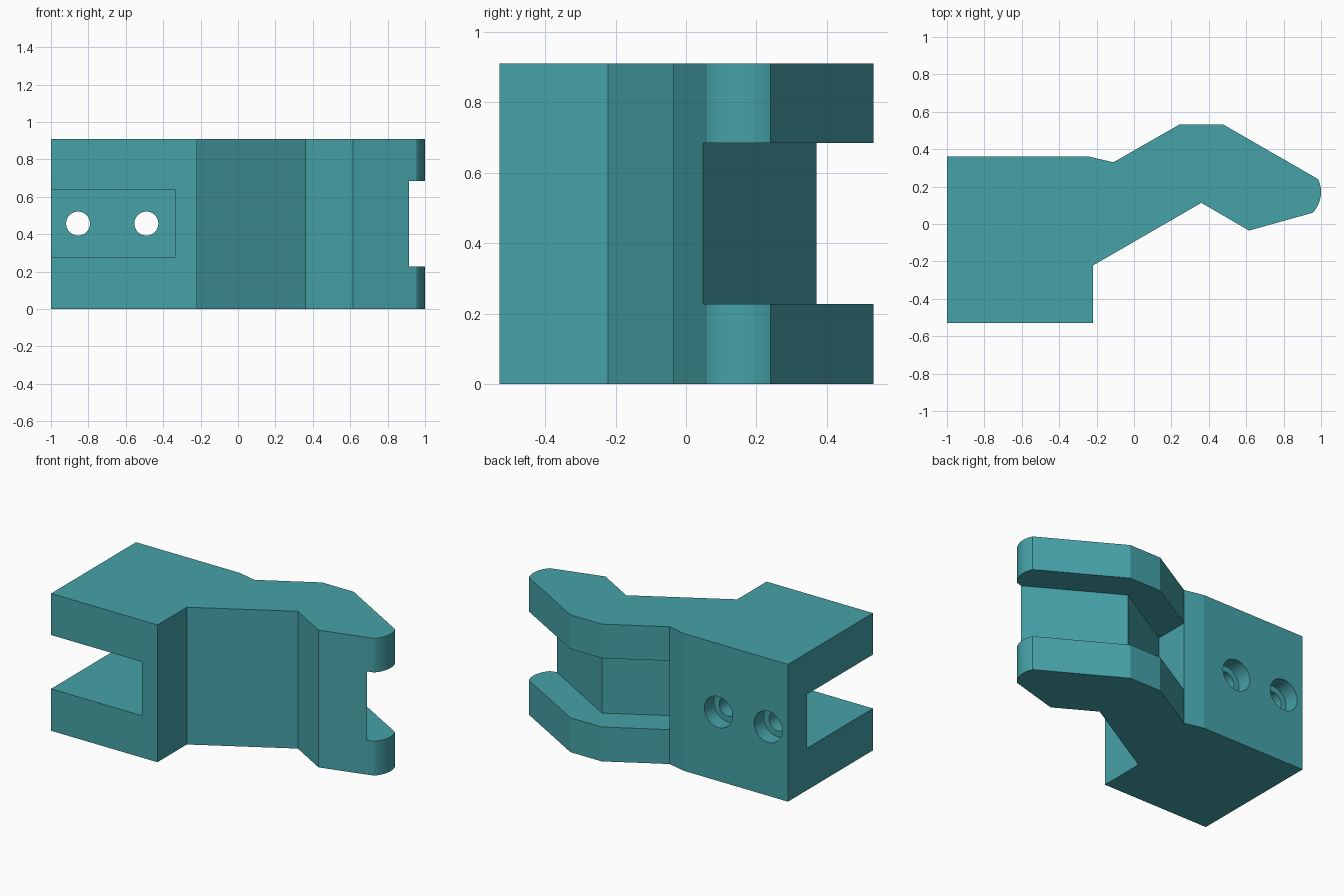
import bpy, bmesh, math

if "Cube" in bpy.data.objects:
    bpy.data.objects.remove(bpy.data.objects["Cube"])

H = 0.91                      # overall height
HOLE_X, HOLE_Z = (-0.855, -0.49), 0.457


def prism(name, outline, z0, z1):
    """Extrude a top-view outline from z0 to z1."""
    bm = bmesh.new()
    base = bm.faces.new([bm.verts.new((x, y, z0)) for x, y in outline])
    top = bmesh.ops.extrude_face_region(bm, geom=[base])["geom"]
    bmesh.ops.translate(bm, vec=(0, 0, z1 - z0),
                        verts=[g for g in top if isinstance(g, bmesh.types.BMVert)])
    bmesh.ops.recalc_face_normals(bm, faces=bm.faces)
    mesh = bpy.data.meshes.new(name)
    bm.to_mesh(mesh)
    bm.free()
    ob = bpy.data.objects.new(name, mesh)
    bpy.context.collection.objects.link(ob)
    return ob


def bore(name, x, radius, y0, y1):
    """Cylinder along y, used to drill a screw hole."""
    bpy.ops.mesh.primitive_cylinder_add(vertices=64, radius=radius, depth=y1 - y0,
                                        location=(x, (y0 + y1) / 2, HOLE_Z),
                                        rotation=(math.pi / 2, 0, 0))
    ob = bpy.context.object
    ob.name = name
    return ob


# Rounded nose of the arm
nose = [(0.84 + 0.16 * math.cos(math.radians(a)), 0.171 + 0.16 * math.sin(math.radians(a)))
        for a in [25.4 - 69.4 * i / 14 for i in range(15)]]

# Bracket body: mounting block and bent arm
outline = [(-1, -0.53), (-1, 0.36), (-0.24, 0.36), (-0.11, 0.33), (0.245, 0.533),
           (0.475, 0.533)] + nose + [(0.615, -0.035), (0.36, 0.113),
           (-0.22, -0.222), (-0.22, -0.53)]
bracket = prism("hook_bracket", outline, 0, H)

cutters = [
    # Pocket between the two arm flanges
    prism("pocket_cutter", [(-0.11, 0.10), (0.357, 0.37), (1.2, -0.117),
                            (1.2, 0.8), (-0.11, 0.8)], 0.228, 0.684),
    # Slot open to the front and left of the block
    prism("slot_cutter", [(-1.2, -0.8), (-0.333, -0.8), (-0.333, 0.16),
                          (-1.2, 0.16)], 0.278, 0.635),
]
# Counterbored screw holes through the back wall
for x in HOLE_X:
    cutters.append(bore("hole_cutter", x, 0.064, 0.0, 0.5))
    cutters.append(bore("counterbore_cutter", x, 0.103, 0.26, 0.5))

for cutter in cutters:
    mod = bracket.modifiers.new(cutter.name, 'BOOLEAN')
    mod.operation = 'DIFFERENCE'
    mod.solver = 'EXACT'
    mod.object = cutter
    bpy.context.view_layer.objects.active = bracket
    bpy.ops.object.modifier_apply(modifier=mod.name)
for cutter in cutters:
    bpy.data.objects.remove(cutter)

# Smooth only the nose and hole walls
bpy.ops.object.select_all(action='DESELECT')
bracket.select_set(True)
bpy.context.view_layer.objects.active = bracket
bpy.ops.object.shade_smooth_by_angle(angle=math.radians(10))

# Teal finish
teal = bpy.data.materials.new("teal")
teal.diffuse_color = (0.06, 0.36, 0.39, 1)
teal.use_nodes = True
teal.node_tree.nodes["Principled BSDF"].inputs["Base Color"].default_value = teal.diffuse_color
bracket.data.materials.clear()
bracket.data.materials.append(teal)
